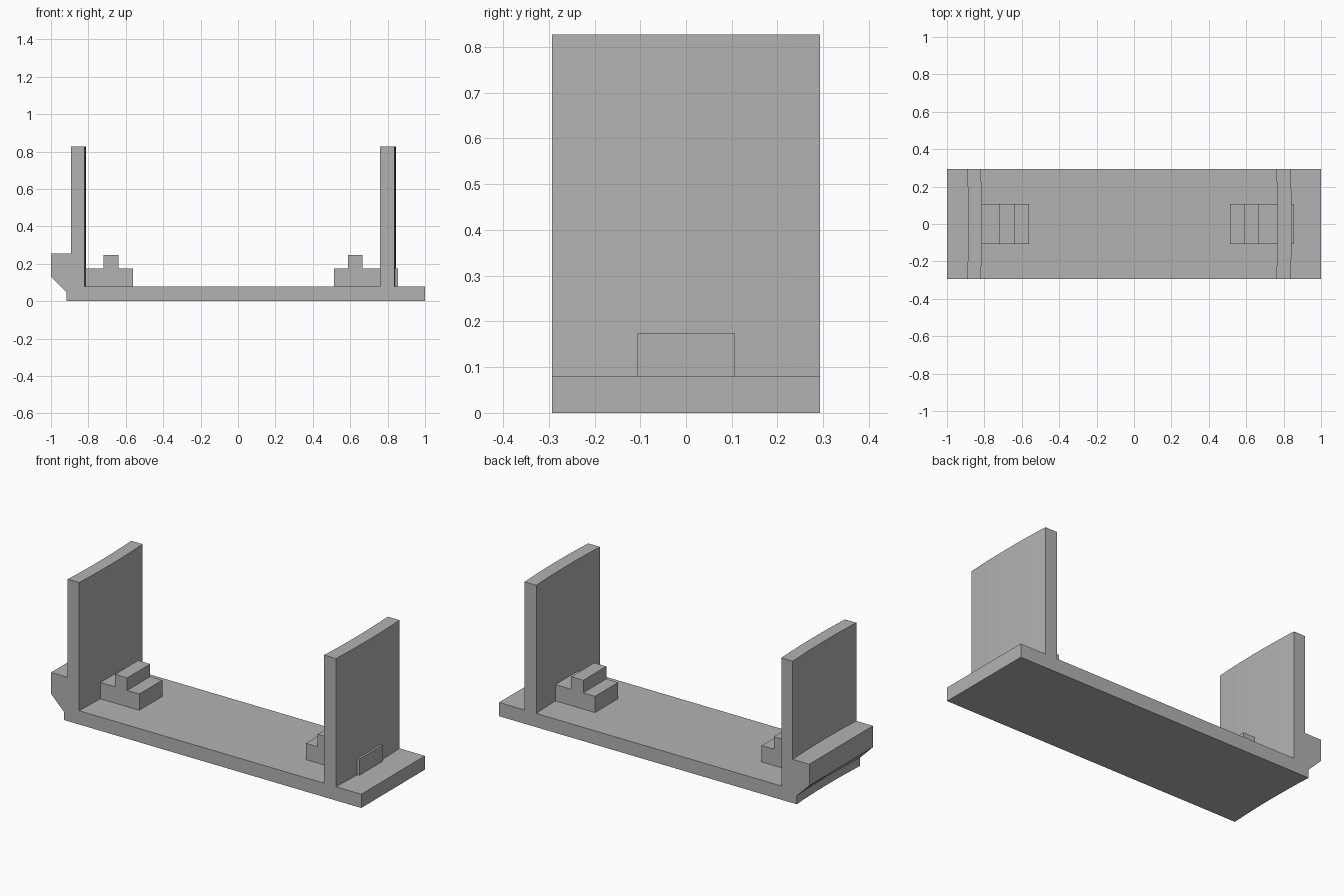
import bpy, bmesh

if "Cube" in bpy.data.objects:
    bpy.data.objects.remove(bpy.data.objects["Cube"])

grey = bpy.data.materials.new("plain grey")
grey.diffuse_color = (0.45, 0.45, 0.45, 1)
grey.use_nodes = True
grey.node_tree.nodes["Principled BSDF"].inputs["Base Color"].default_value = grey.diffuse_color

HALF = 0.293    # half depth
BULGE = 0.008   # sideways bow of the uprights at mid depth


def loft(name, profile, half, slices):
    """Sweep an (x, z, bow) outline along y, bowing flagged points toward +x."""
    bm = bmesh.new()
    rings = []
    for i in range(slices + 1):
        t = 2 * i / slices - 1
        bow = BULGE * (1 - t * t)
        rings.append([bm.verts.new((x + bow * b, t * half, z)) for x, z, b in profile])
    n = len(profile)
    for a, b in zip(rings, rings[1:]):
        for k in range(n):
            m = (k + 1) % n
            bm.faces.new((a[k], a[m], b[m], b[k]))
    bm.faces.new(rings[0])
    bm.faces.new(rings[-1][::-1])
    bmesh.ops.recalc_face_normals(bm, faces=bm.faces)
    me = bpy.data.meshes.new(name)
    bm.to_mesh(me)
    bm.free()
    me.materials.append(grey)
    ob = bpy.data.objects.new(name, me)
    bpy.context.collection.objects.link(ob)
    return ob


# Base, ledge with chamfer, and both bowed uprights as one outline
loft("cradle_body", [
    (-0.918, 0, 1), (1, 0, 0), (1, 0.08, 0),
    (0.836, 0.08, 1), (0.836, 0.827, 1), (0.76, 0.827, 1), (0.76, 0.08, 1),
    (-0.82, 0.08, 1), (-0.82, 0.827, 1), (-0.893, 0.827, 1), (-0.893, 0.255, 1),
    (-1, 0.255, 0), (-1, 0.13, 0), (-0.918, 0.048, 1),
], HALF, 8)


# Stepped blocks; the right one pokes through its upright
def stepped_block(name, x0, x1, s0, s1):
    outline = [(x0, 0.08), (x1, 0.08), (x1, 0.175), (s1, 0.175),
               (s1, 0.248), (s0, 0.248), (s0, 0.175), (x0, 0.175)]
    loft(name, [(x, z, 0) for x, z in outline], 0.106, 1)


stepped_block("left_step_block", -0.82, -0.562, -0.718, -0.64)
stepped_block("right_step_block", 0.512, 0.856, 0.588, 0.666)
